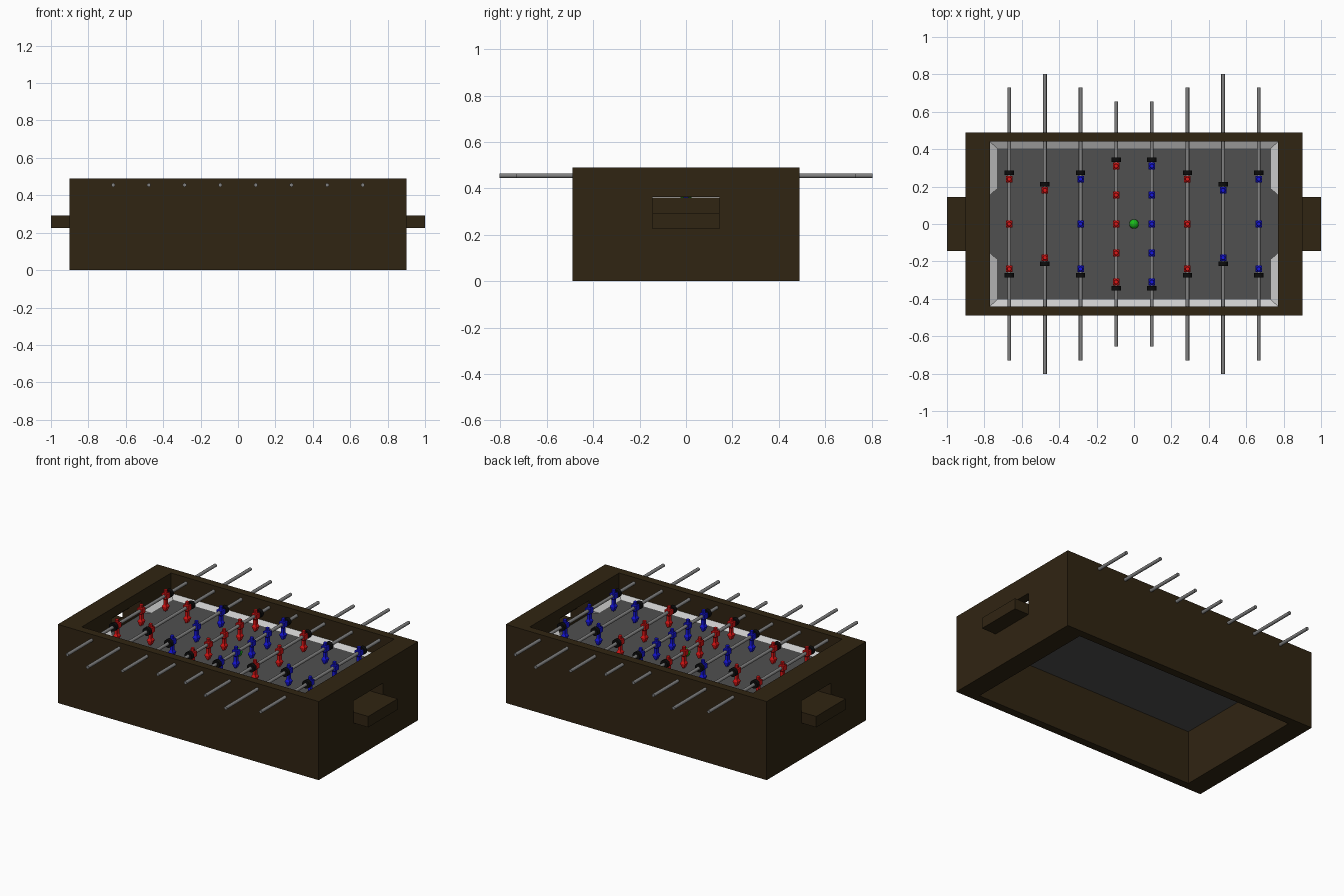
import bpy, bmesh
from math import pi
from mathutils import Matrix, Vector

if "Cube" in bpy.data.objects:
    bpy.data.objects.remove(bpy.data.objects["Cube"])


def material(name, r, g, b):
    m = bpy.data.materials.new(name)
    m.diffuse_color = (r, g, b, 1)
    m.use_nodes = True
    m.node_tree.nodes["Principled BSDF"].inputs["Base Color"].default_value = m.diffuse_color
    return m


WOOD = material("dark_wood", 0.03, 0.018, 0.006)
FIELD = material("field_grey", 0.08, 0.08, 0.08)
RAMP = material("ramp_white", 0.6, 0.6, 0.6)
STEEL = material("steel", 0.22, 0.22, 0.22)
RED = material("red", 0.75, 0.008, 0.008)
BLUE = material("blue", 0.008, 0.008, 0.75)
BLACK = material("black_rubber", 0.004, 0.004, 0.004)
GREEN = material("green", 0.01, 0.5, 0.01)


def make(name, bm, mat=None, smooth=False):
    bmesh.ops.recalc_face_normals(bm, faces=bm.faces)
    me = bpy.data.meshes.new(name)
    bm.to_mesh(me)
    bm.free()
    ob = bpy.data.objects.new(name, me)
    bpy.context.collection.objects.link(ob)
    if mat:
        me.materials.append(mat)
    if smooth:
        bpy.ops.object.select_all(action='DESELECT')
        ob.select_set(True)
        bpy.context.view_layer.objects.active = ob
        bpy.ops.object.shade_smooth_by_angle()
    return ob


def box(name, x0, x1, y0, y1, z0, z1, mat=None):
    bm = bmesh.new()
    m = Matrix.Translation(((x0 + x1) / 2, (y0 + y1) / 2, (z0 + z1) / 2))
    m = m @ Matrix.Diagonal((x1 - x0, y1 - y0, z1 - z0, 1))
    bmesh.ops.create_cube(bm, size=1, matrix=m)
    return make(name, bm, mat)


def cylinder_y(name, x, y, z, r, length, mat, sides=16):
    bm = bmesh.new()
    m = Matrix.Translation((x, y, z)) @ Matrix.Rotation(pi / 2, 4, 'X')
    bmesh.ops.create_cone(bm, cap_ends=True, segments=sides, radius1=r,
                          radius2=r, depth=length, matrix=m)
    return make(name, bm, mat, smooth=True)


def cut(ob, cutter):
    cutter.hide_render = True
    cutter.hide_viewport = True
    mod = ob.modifiers.new("cut", 'BOOLEAN')
    mod.operation = 'DIFFERENCE'
    mod.solver = 'EXACT'
    mod.object = cutter


def chute_cutter(name, side):
    # goal mouth, inner shaft and ball-return slot as one profile
    prof = [(.75, .36), (.75, .43), (.85, .43), (.85, .363), (.95, .363),
            (.95, .29), (.80, .29), (.80, .36)]
    bm = bmesh.new()
    f = bm.faces.new([bm.verts.new((side * x, -.145, z)) for x, z in prof])
    ext = bmesh.ops.extrude_face_region(bm, geom=[f])
    bmesh.ops.translate(bm, vec=Vector((0, .29, 0)),
                        verts=[v for v in ext['geom'] if isinstance(v, bmesh.types.BMVert)])
    return make(name, bm)


# Cabinet: open frame, goals and ball-return chutes cut through the ends
cabinet = box("cabinet", -.9, .9, -.49, .49, 0, .49, WOOD)
cut(cabinet, box("inside_cutter", -.77, .77, -.44, .44, -.1, .6))
for s, label in ((-1, "left"), (1, "right")):
    cut(cabinet, chute_cutter(label + "_chute_cutter", s))
    x0, x1 = sorted((s * .9, s * 1.0))
    box(label + "_ball_tray", x0, x1, -.145, .145, .224, .292, WOOD)

# Playfield
box("playfield", -.77, .77, -.44, .44, .337, .346, FIELD)

# Sloped border ramps, one quarter mirrored
bm = bmesh.new()
HI, LO = .365, .3465
A, B, C, a, b, c, d = [bm.verts.new(p) for p in (
    (.77, .155, HI), (.77, .44, HI), (0, .44, HI),
    (.732, .19, LO), (.732, .405, LO), (0, .405, LO), (.77, .155, LO))]
for f in ((A, a, b, B), (B, b, c, C), (A, d, a)):
    bm.faces.new(f)
ramp = make("border_ramp", bm, RAMP)
mir = ramp.modifiers.new("mirror", 'MIRROR')
mir.use_axis = (True, True, False)

# Player figure: stacked square sections (height, half x, half y) and a head
ROD_Z = .455
BODY = [(-.095, .006, .011), (-.068, .017, .016), (-.055, .009, .011),
        (-.024, .009, .011), (-.016, .0175, .0175), (.014, .0175, .0175),
        (.018, .010, .010)]


def player_mesh():
    bm = bmesh.new()
    rings = [[bm.verts.new((i * hx, j * hy, z)) for i, j in
              ((-1, -1), (1, -1), (1, 1), (-1, 1))] for z, hx, hy in BODY]
    for lo, hi in zip(rings, rings[1:]):
        for k in range(4):
            n = (k + 1) % 4
            bm.faces.new((lo[k], lo[n], hi[n], hi[k]))
    bm.faces.new(rings[0])
    bm.faces.new(rings[-1])
    bmesh.ops.create_cone(bm, cap_ends=True, segments=10, radius1=.013, radius2=.011,
                          depth=.018, matrix=Matrix.Translation((0, 0, .026)))
    return bm


# Rods: team, player count, spacing, half length
ROWS = [(RED, 3, .24, .73), (RED, 2, .36, .803), (BLUE, 3, .24, .73), (RED, 5, .155, .655),
        (BLUE, 5, .155, .655), (RED, 3, .24, .73), (BLUE, 2, .36, .803), (BLUE, 3, .24, .73)]
for i, (team, count, gap, half) in enumerate(ROWS):
    x = (i - 3.5) * .1905
    cylinder_y(f"rod_{i + 1}", x, 0, ROD_Z, .01, 2 * half, STEEL)
    reach = gap * (count - 1) / 2
    for s in (-1, 1):
        cylinder_y(f"rod_{i + 1}_bumper", x, s * (reach + .033), ROD_Z, .025, .024, BLACK)
    for k in range(count):
        p = make(f"rod_{i + 1}_player_{k + 1}", player_mesh(), team)
        p.location = (x, -reach + k * gap, ROD_Z)

# Ball
bm = bmesh.new()
bmesh.ops.create_uvsphere(bm, u_segments=20, v_segments=12, radius=.025,
                          matrix=Matrix.Translation((0, 0, .371)))
make("ball", bm, GREEN, smooth=True)
